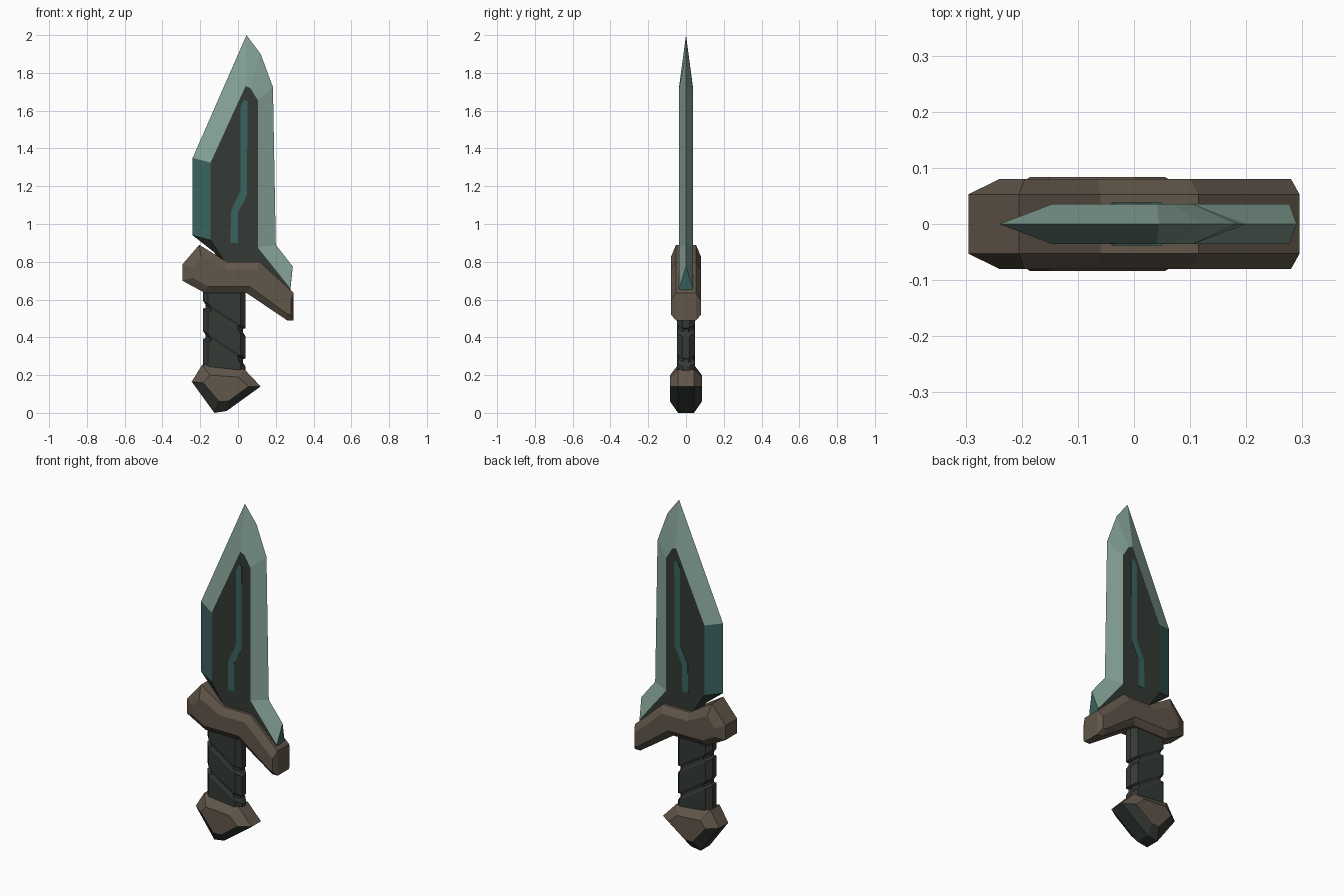
import bpy, bmesh

if "Cube" in bpy.data.objects:
    bpy.data.objects.remove(bpy.data.objects["Cube"])

def material(name, rgb):
    m = bpy.data.materials.new(name)
    m.diffuse_color = (*rgb, 1)
    m.use_nodes = True
    m.node_tree.nodes["Principled BSDF"].inputs["Base Color"].default_value = m.diffuse_color
    return m

LIGHT = material("pale_green_edge", (0.24, 0.37, 0.31))
TEAL = material("deep_teal", (0.042, 0.125, 0.115))
DARK = material("dark_green_grey", (0.034, 0.042, 0.035))
BROWN = material("brown_metal", (0.12, 0.093, 0.068))
MATS = [LIGHT, TEAL, DARK, BROWN]
L, T, D, B = range(4)

def loft(name, rings, side_mats, cap_mat):
    """Join rings of points with quads and cap both ends."""
    bm = bmesh.new()
    vr = [[bm.verts.new(p) for p in r] for r in rings]
    n = len(rings[0])
    for a, b in zip(vr, vr[1:]):
        for i in range(n):
            j = (i + 1) % n
            bm.faces.new((a[i], a[j], b[j], b[i])).material_index = side_mats[i]
    for r in (vr[0], vr[-1]):
        bm.faces.new(r).material_index = cap_mat
    # split non-planar quads and concave caps cleanly
    bmesh.ops.recalc_face_normals(bm, faces=bm.faces)
    bmesh.ops.triangulate(bm, faces=[f for f in bm.faces if len(f.verts) > 4])
    me = bpy.data.meshes.new(name)
    bm.to_mesh(me)
    bm.free()
    for m in MATS:
        me.materials.append(m)
    ob = bpy.data.objects.new(name, me)
    bpy.context.collection.objects.link(ob)
    return ob

def ring(pts, y):
    return [(x, y, z) for x, z in pts]

def bevelled(name, outer, inner, yo, yi, side_mats, cap_mat):
    """Slab with an outline at +-yo and smaller raised faces at +-yi."""
    mid = [ring(outer, 0)] if yo == 0 else [ring(outer, -yo), ring(outer, yo)]
    return loft(name, [ring(inner, -yi)] + mid + [ring(inner, yi)], side_mats, cap_mat)

# Blade: sharp edge at y = 0, flat dark panels on both sides
bevelled("blade",
         [(-.24, 1.35), (.045, 2), (.12, 1.9), (.185, 1.725), (.2, .89), (.29, .775),
          (.277, .65), (.1, .72), (-.06, .74), (-.13, .86), (-.24, .94)],
         [(-.145, 1.325), (.04, 1.73), (.065, 1.72), (.105, 1.655), (.105, .875), (.277, .66),
          (.272, .645), (.1, .715), (-.065, .735), (-.075, .81), (-.145, .915)],
         0, .036, [L, L, L, L, L, T, D, D, D, D, T], D)

# Bent glowing stripe, a thin plate on each face of the blade
stripe = [(.03, 1.655), (.05, 1.65), (.048, 1.155), (0, 1.06), (0, .9),
          (-.04, .9), (-.037, 1.07), (.013, 1.175), (.013, 1.62)]
for side, name in ((-1, "stripe_front"), (1, "stripe_back")):
    loft(name, [ring(stripe, side * .034), ring(stripe, side * .038)], [T] * 9, T)

# Crooked cross guard
bevelled("guard",
         [(-.295, .785), (-.205, .89), (-.06, .8), (.115, .8), (.295, .635),
          (.295, .49), (.26, .49), (.045, .635), (-.175, .635), (-.295, .7)],
         [(-.24, .765), (-.195, .825), (-.065, .76), (.1, .76), (.28, .595),
          (.28, .52), (.258, .525), (.06, .67), (-.16, .67), (-.24, .715)],
         .053, .08, [B] * 10, B)

# Grip: chamfered bar with slanted wrap grooves
def grip_ring(zc, slope, s):
    hx, hy, c = .113 * s, .047 * s, .028
    pts = [(hx, hy - c), (hx - c, hy), (c - hx, hy), (-hx, hy - c),
           (-hx, c - hy), (c - hx, -hy), (hx - c, -hy), (hx, c - hy)]
    return [(x - .073, y, zc + slope * x) for x, y in pts]

levels = [(.17, -.1, 1)]
for z in (.34, .5):
    levels += [(z - .022, -.65, 1), (z - .008, -.65, .87), (z + .008, -.65, .87), (z + .022, -.65, 1)]
levels += [(.68, -.1, 1)]
loft("grip", [grip_ring(*l) for l in levels], [D] * 8, D)

# Pommel with dark lower bevels
bevelled("pommel",
         [(-.245, .165), (-.19, .255), (.035, .23), (.12, .14), (-.06, .01), (-.125, 0)],
         [(-.185, .16), (-.15, .2), (0, .19), (.055, .14), (-.05, .062), (-.1, .06)],
         .042, .084, [B, B, B, D, D, D], B)
